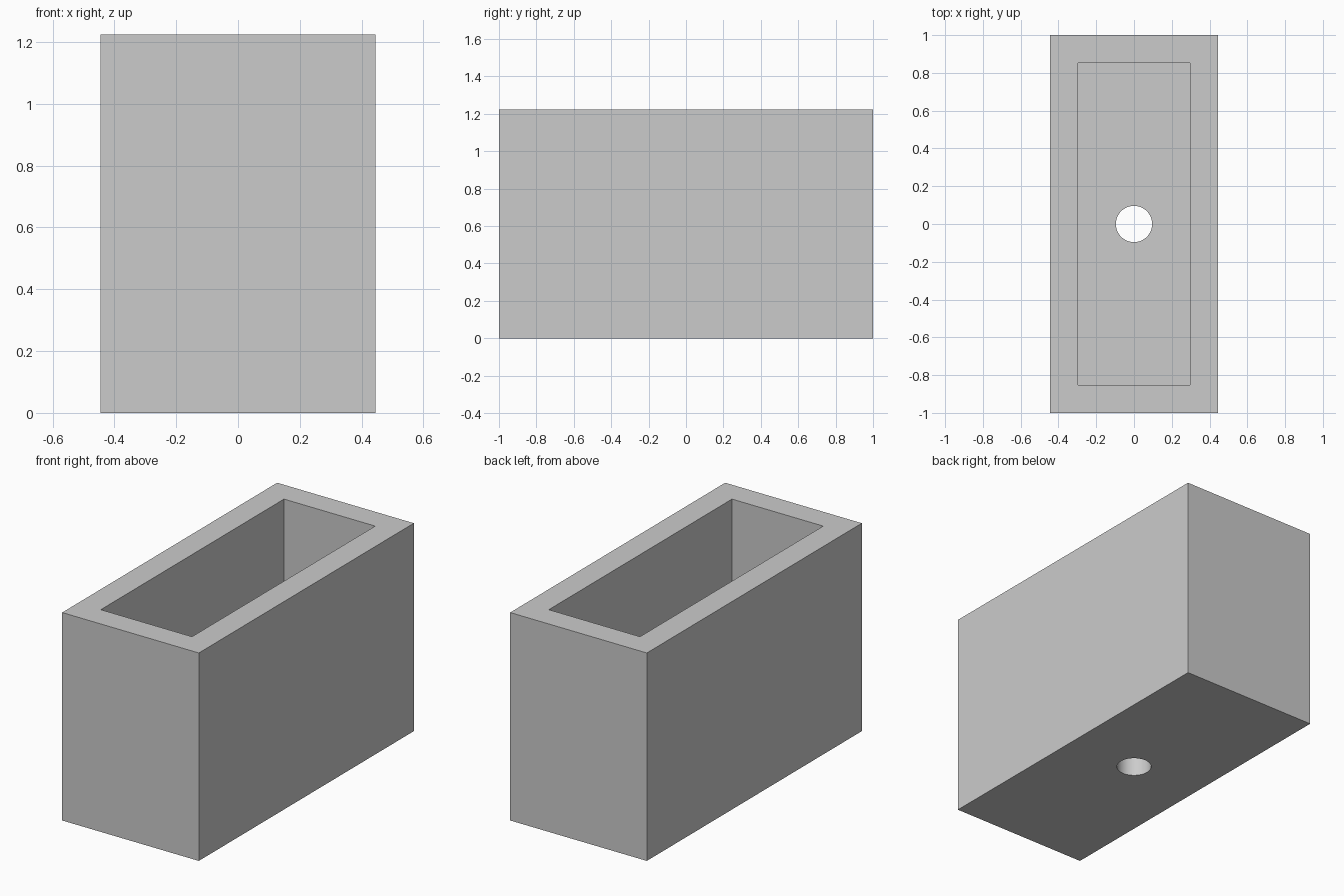
import bpy
import math

WIDTH, LENGTH, HEIGHT = 0.89, 2.0, 1.224
WALL = 0.148          # wall and floor thickness
HOLE_RADIUS = 0.096

default = bpy.data.objects.get("Cube")
if default:
    bpy.data.objects.remove(default, do_unlink=True)

# One plain grey
grey = bpy.data.materials.new("plain_grey")
grey.use_nodes = True
colour = (0.6, 0.6, 0.6, 1.0)
grey.diffuse_color = colour
grey.node_tree.nodes["Principled BSDF"].inputs["Base Color"].default_value = colour


def box(name, size, bottom):
    """Box centred on the z axis, standing at the given height."""
    bpy.ops.mesh.primitive_cube_add(size=1, location=(0, 0, bottom + size[2] / 2))
    obj = bpy.context.object
    obj.name = name
    obj.scale = size
    bpy.ops.object.transform_apply(location=True, rotation=True, scale=True)
    obj.data.materials.append(grey)
    return obj


def cut(target, cutter):
    """Subtract the cutter from the target and discard it."""
    cutter.hide_render = True
    mod = target.modifiers.new("cut", 'BOOLEAN')
    mod.operation = 'DIFFERENCE'
    mod.solver = 'EXACT'
    mod.object = cutter
    bpy.ops.object.select_all(action='DESELECT')
    target.select_set(True)
    bpy.context.view_layer.objects.active = target
    bpy.ops.object.modifier_apply(modifier=mod.name)
    bpy.data.objects.remove(cutter, do_unlink=True)


# Solid block
planter = box("planter_box", (WIDTH, LENGTH, HEIGHT), 0)

# Open cavity, cut through the rim
cavity = box("cavity_cutter", (WIDTH - 2 * WALL, LENGTH - 2 * WALL, HEIGHT), WALL)
cut(planter, cavity)

# Round drain hole through the floor
bpy.ops.mesh.primitive_cylinder_add(vertices=48, radius=HOLE_RADIUS, depth=4 * WALL)
drain = bpy.context.object
drain.name = "drain_cutter"
drain.data.materials.append(grey)
cut(planter, drain)

# Smooth the hole wall, keep the box edges sharp
bpy.ops.object.shade_smooth_by_angle(angle=math.radians(30))
